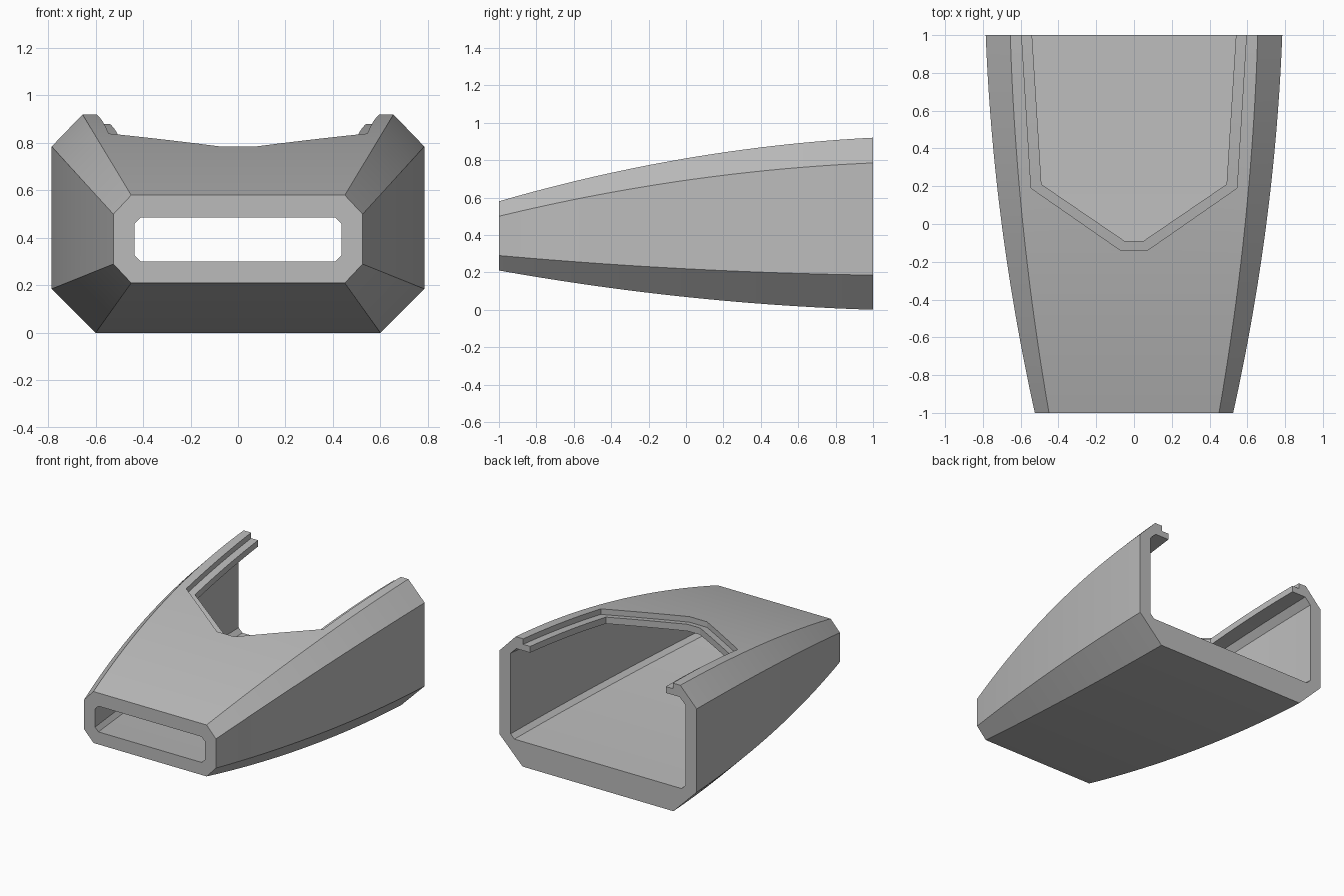
import bpy, bmesh, math

cube = bpy.data.objects.get("Cube")
if cube:
    bpy.data.objects.remove(cube, do_unlink=True)

grey = bpy.data.materials.new("light_grey")
grey.use_nodes = True
grey.diffuse_color = (0.5, 0.5, 0.5, 1)
grey.node_tree.nodes["Principled BSDF"].inputs["Base Color"].default_value = grey.diffuse_color

ROWS = 32


def make(name, rings):
    """Skin a list of equal rings into a closed solid."""
    bm = bmesh.new()
    loops = [[bm.verts.new(p) for p in ring] for ring in rings]
    n = len(loops[0])
    for a, b in zip(loops, loops[1:]):
        for i in range(n):
            j = (i + 1) % n
            bm.faces.new((a[i], a[j], b[j], b[i]))
    bm.faces.new(loops[0])
    bm.faces.new(loops[-1])
    bmesh.ops.recalc_face_normals(bm, faces=bm.faces)
    mesh = bpy.data.meshes.new(name)
    bm.to_mesh(mesh)
    bm.free()
    obj = bpy.data.objects.new(name, mesh)
    bpy.context.collection.objects.link(obj)
    mesh.materials.append(grey)
    return obj


def mirrored(half):
    return half + [(-x, z) for x, z in reversed(half)]


def loft(name, front, back, overshoot=0.0, lift=0.0):
    """Blend the front section into the back one along a bowed curve."""
    front, back = mirrored(front), mirrored(back)
    rings = []
    for i in range(ROWS + 1):
        t = -overshoot + (1 + 2 * overshoot) * i / ROWS
        u = t + 0.7 * t * (1 - t)
        rings.append([(a + (c - a) * u, 2 * t - 1, b + (d - b) * u + lift)
                      for (a, b), (c, d) in zip(front, back)])
    return make(name, rings)


def prism(name, half, bottom, top):
    plan = mirrored(half)
    return make(name, [[(x, y, z) for x, y in plan] for z in (bottom, top)])


def subtract(obj, cutter):
    mod = obj.modifiers.new("cut", "BOOLEAN")
    mod.operation, mod.solver, mod.object = "DIFFERENCE", "EXACT", cutter
    bpy.ops.object.select_all(action="DESELECT")
    bpy.context.view_layer.objects.active = obj
    obj.select_set(True)
    bpy.ops.object.modifier_apply(modifier=mod.name)
    bpy.data.objects.remove(cutter, do_unlink=True)


# Tapered outer hull, half sections from bottom to top
outer_front = [(0.45, 0.21), (0.525, 0.29), (0.525, 0.50), (0.45, 0.58)]
outer_back = [(0.60, 0.0), (0.785, 0.185), (0.785, 0.785), (0.655, 0.92)]
shell = loft("hull_shell", outer_front, outer_back)

# Hollow through the whole length
inner_front = [(0.41, 0.30), (0.437, 0.327), (0.437, 0.458), (0.41, 0.485)]
inner_back = [(0.665, 0.18), (0.695, 0.21), (0.695, 0.79), (0.65, 0.835)]
subtract(shell, loft("cavity_cutter", inner_front, inner_back, overshoot=0.02))

# Shallow rebate around the hatch, its floor parallel to the roof
rebate = prism("rebate_cutter", [(0.07, -0.14), (0.545, 0.19), (0.598, 1.05)], 0.5, 1.2)
subtract(rebate, loft("rebate_floor", outer_front, outer_back, overshoot=0.05, lift=-0.04))
subtract(shell, rebate)

# Hatch opening through the roof
subtract(shell, prism("hatch_cutter", [(0.05, -0.09), (0.49, 0.21), (0.543, 1.05)], 0.5, 1.2))

bpy.ops.object.select_all(action="DESELECT")
bpy.context.view_layer.objects.active = shell
shell.select_set(True)
bpy.ops.object.shade_smooth_by_angle(angle=math.radians(25))
